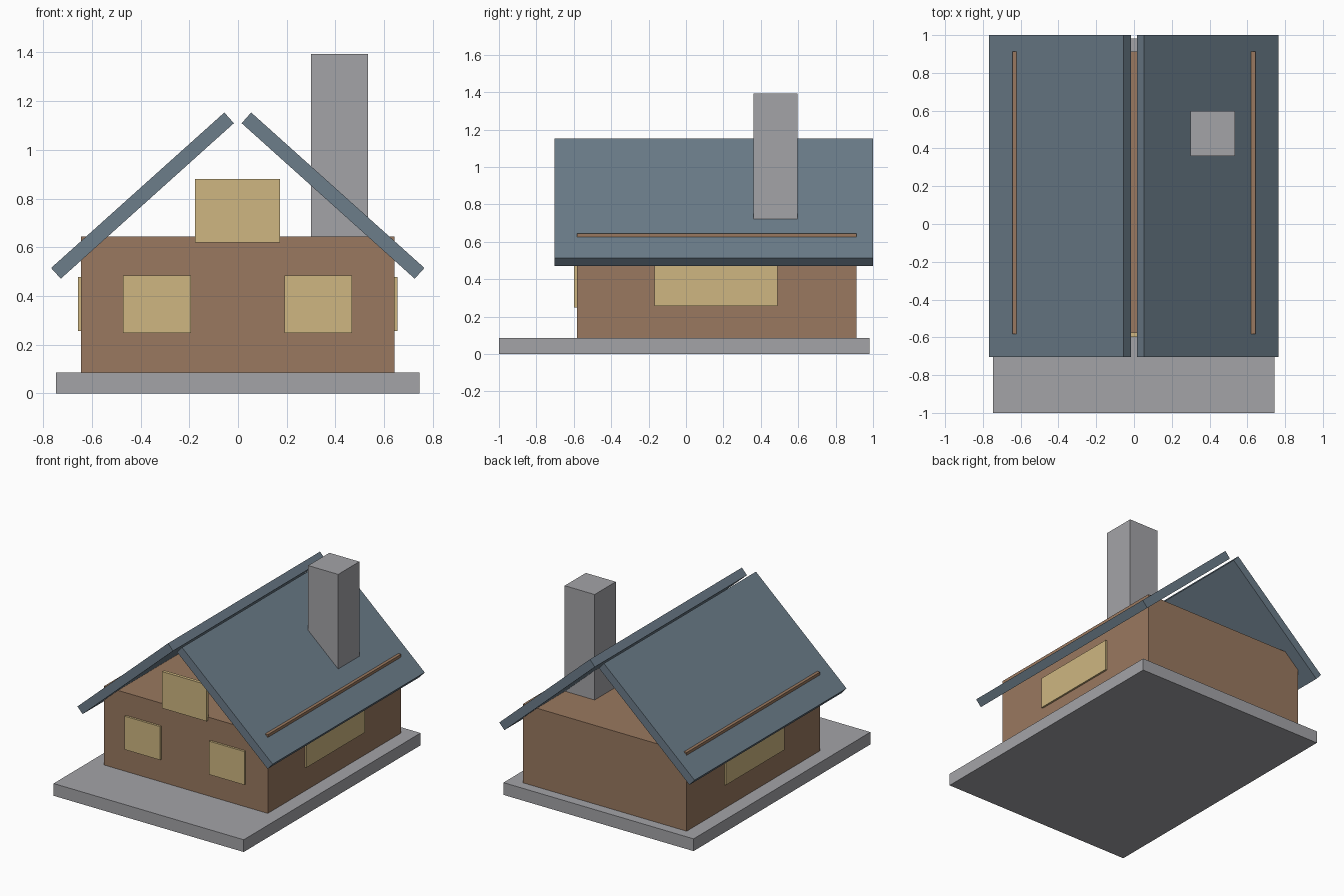
import bpy
import bmesh

cube = bpy.data.objects.get("Cube")
if cube:
    bpy.data.objects.remove(cube, do_unlink=True)


def material(name, r, g, b):
    mat = bpy.data.materials.new(name)
    mat.use_nodes = True
    mat.diffuse_color = (r, g, b, 1)
    bsdf = mat.node_tree.nodes["Principled BSDF"]
    bsdf.inputs["Base Color"].default_value = (r, g, b, 1)
    bsdf.inputs["Roughness"].default_value = 0.8
    return mat


GREY = material("concrete grey", 0.37, 0.37, 0.39)
BROWN = material("wall brown", 0.32, 0.19, 0.115)
YELLOW = material("window yellow", 0.62, 0.47, 0.22)
BLUE = material("roof slate blue", 0.15, 0.205, 0.255)


def prism(name, profile, y0, y1, mat):
    """Extrude a closed (x, z) profile from y0 to y1."""
    bm = bmesh.new()
    face = bm.faces.new([bm.verts.new((x, y0, z)) for x, z in profile])
    out = bmesh.ops.extrude_face_region(bm, geom=[face])
    moved = [v for v in out["geom"] if isinstance(v, bmesh.types.BMVert)]
    bmesh.ops.translate(bm, verts=moved, vec=(0, y1 - y0, 0))
    bmesh.ops.recalc_face_normals(bm, faces=bm.faces)
    mesh = bpy.data.meshes.new(name)
    bm.to_mesh(mesh)
    bm.free()
    mesh.materials.append(mat)
    obj = bpy.data.objects.new(name, mesh)
    bpy.context.collection.objects.link(obj)
    return obj


def box(name, x, y, z, mat):
    """Box from (low, high) ranges on each axis."""
    corners = [(x[0], z[0]), (x[1], z[0]), (x[1], z[1]), (x[0], z[1])]
    return prism(name, corners, y[0], y[1], mat)


# Ground slab, walls and chimney
box("base_slab", (-0.747, 0.745), (-1, 0.982), (0, 0.087), GREY)
box("house_walls", (-0.644, 0.642), (-0.583, 0.912), (0.087, 0.645), BROWN)
box("chimney", (0.299, 0.534), (0.36, 0.597), (0.6, 1.393), GREY)

# Front windows and the attic window
front = (-0.598, -0.575)
box("front_window_right", (-0.472, -0.193), front, (0.248, 0.485), YELLOW)
box("front_window_left", (0.19, 0.468), front, (0.248, 0.485), YELLOW)
box("attic_window", (-0.177, 0.173), front, (0.62, 0.88), YELLOW)

# Paired roof slabs and side windows
slab = [(0.055, 1.153), (0.016, 1.109), (0.726, 0.471), (0.766, 0.515)]
for label, side in (("left", 1), ("right", -1)):
    prism("roof_" + label, [(side * x - 0.001, z) for x, z in slab], -0.704, 1, BLUE)
    span = sorted((side * 0.63 - 0.001, side * 0.656 - 0.001))
    box("side_window_" + label, span, (-0.168, 0.49), (0.256, 0.478), YELLOW)
